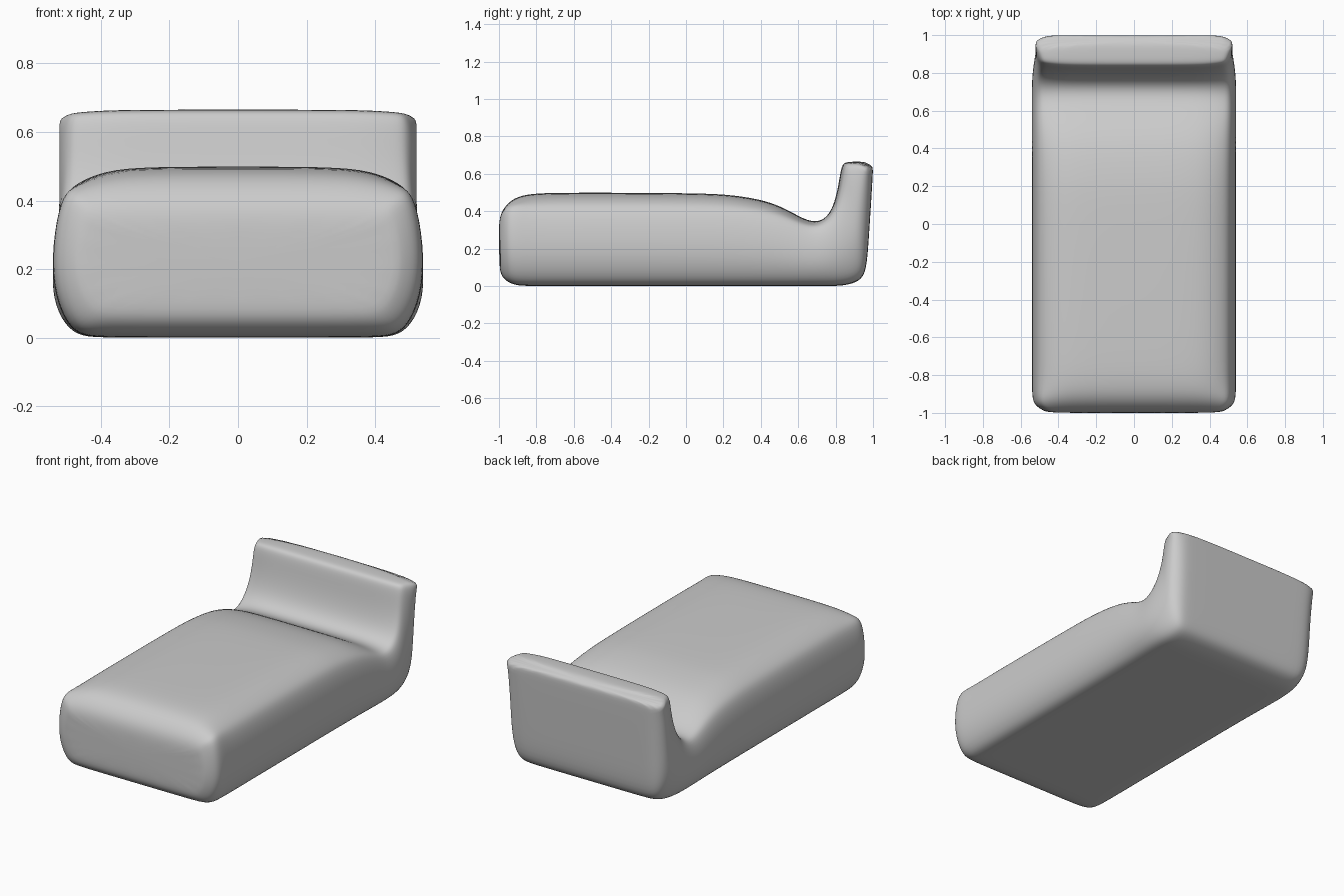
import bpy, bmesh

if "Cube" in bpy.data.objects:
    bpy.data.objects.remove(bpy.data.objects["Cube"])

# Half cross-section: underside x, bulging side (x, fraction up), crowned top (x, fraction of crown)
UNDER = [0.0, 0.2, 0.40]
SIDE = [(0.472, 0.015), (0.517, 0.17), (0.544, 0.42), (0.537, 0.75), (0.512, 1.0)]
TOP = [(0.475, 0.45), (0.39, 0.87), (0.27, 1.0), (0.0, 1.0)]

# Side outline as ribs: lower point (y, z) joined to upper point (y, z)
FOOT = [(-0.998, 0.11, -1.002, 0.32), (-0.99, 0.055, -0.992, 0.385),
        (-0.955, 0.022, -0.965, 0.43), (-0.91, 0.003, -0.92, 0.47)]
MATTRESS = [(-0.84, 0.495), (-0.65, 0.5), (0.1, 0.497), (0.25, 0.486), (0.42, 0.46),
            (0.54, 0.41), (0.62, 0.362), (0.685, 0.341)]
HEAD = [(0.77, 0, 0.74, 0.355), (0.85, 0.002, 0.782, 0.41), (0.93, 0.025, 0.808, 0.5),
        (0.965, 0.08, 0.822, 0.585), (0.977, 0.25, 0.833, 0.645), (0.988, 0.42, 0.852, 0.663),
        (0.999, 0.6, 0.9, 0.665), (1.0, 0.645, 0.96, 0.665)]
RIBS = FOOT + [(y, 0, y, z) for y, z in MATTRESS] + HEAD


def clamp(v):
    return max(0.0, min(1.0, v))


def crown(y, z):
    """Offset from the centre of the top to its side edge."""
    if y > 0.7:
        k = clamp((y - 0.7) / 0.1)
        return 0.02 * k * clamp((0.9 - y) / 0.06), -0.03 + 0.018 * k
    return 0.0, -min(0.09 * clamp((z - 0.26) / 0.24), 0.55 * max(0, y + 1))


def width(y):
    """Narrow the section at the rounded foot and slightly at the headboard."""
    return 1 - 0.18 * (1 - clamp((y + 1) / 0.16)) ** 6 - 0.035 * clamp((y - 0.8) / 0.17)


def rib_ring(bm, yl, zl, yh, zh):
    """One closed section, mirrored about x = 0."""
    cy, cz = crown(yh, zh)
    ye, ze, w = yh + cy, zh + cz, width(yl)
    half = [(x * w, yl, zl) for x in UNDER]
    half += [(x * w, yl + (ye - yl) * t, zl + (ze - zl) * t) for x, t in SIDE]
    half += [(x * w, ye - cy * s, ze - cz * s) for x, s in TOP]
    ring = half + [(-x, y, z) for x, y, z in reversed(half[1:-1])]
    return [bm.verts.new(p) for p in ring]


# Soft one-piece bed with rising headboard
bm = bmesh.new()
rings = [rib_ring(bm, *r) for r in RIBS]
for a, b in zip(rings, rings[1:]):
    for i in range(len(a)):
        j = (i + 1) % len(a)
        bm.faces.new((a[i], a[j], b[j], b[i]))

# Close the foot and the headboard top
for ring in (rings[0], rings[-1]):
    bm.faces.new(ring)
bmesh.ops.recalc_face_normals(bm, faces=bm.faces)
for f in bm.faces:
    f.smooth = True

mesh = bpy.data.meshes.new("bed")
bm.to_mesh(mesh)
bm.free()
bed = bpy.data.objects.new("bed", mesh)
bpy.context.collection.objects.link(bed)
soft = bed.modifiers.new("soft", 'SUBSURF')
soft.levels = soft.render_levels = 2
